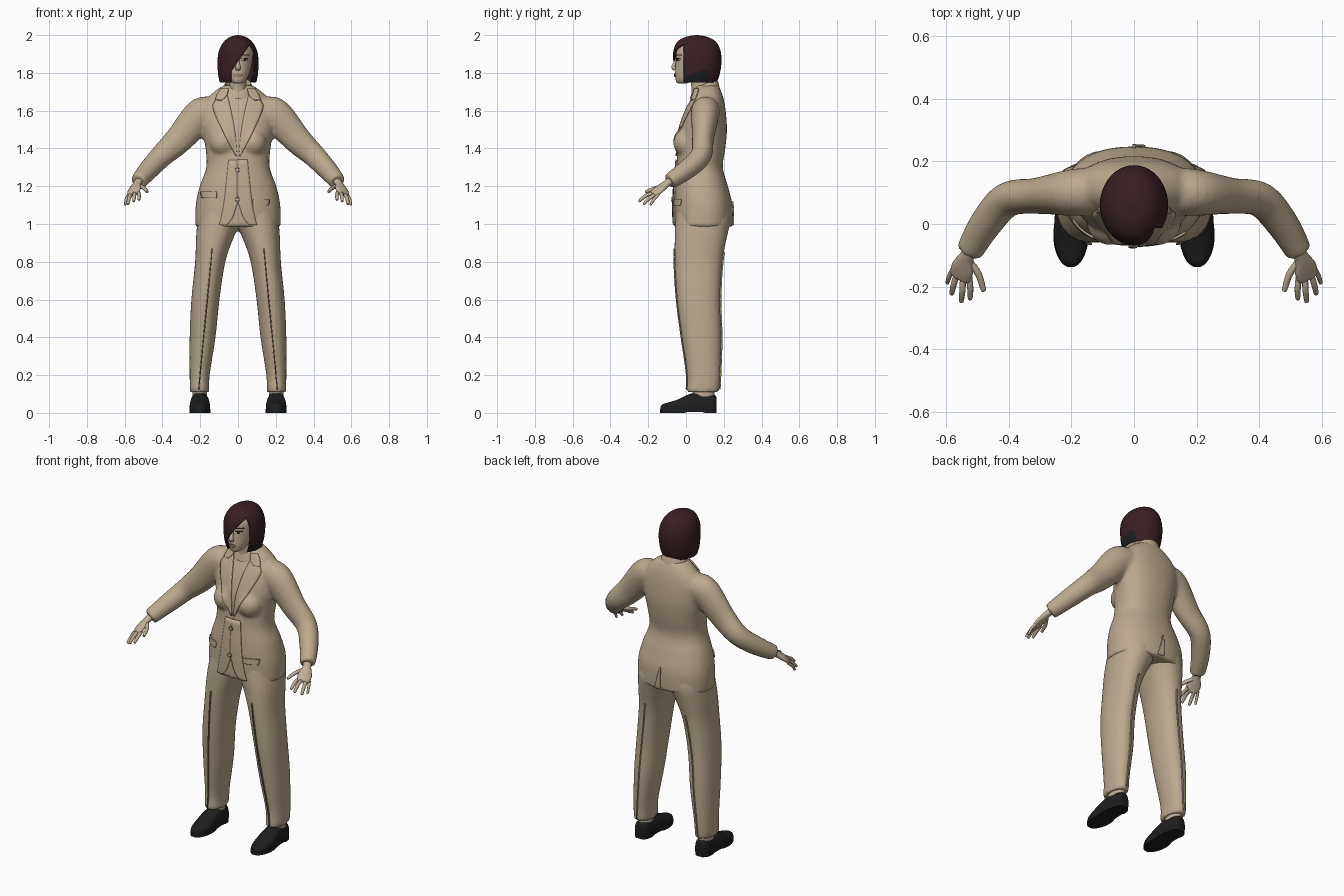
import bpy, bmesh, math
from mathutils import Vector, Matrix
from mathutils.bvhtree import BVHTree

if "Cube" in bpy.data.objects:
    bpy.data.objects.remove(bpy.data.objects["Cube"])


def material(name, r, g, b):
    m = bpy.data.materials.new(name)
    m.use_nodes = True
    m.diffuse_color = (r, g, b, 1)
    m.node_tree.nodes["Principled BSDF"].inputs["Base Color"].default_value = (r, g, b, 1)
    return m


SUIT = material("beige cloth", .50, .40, .27)
SEAM = material("dark seam", .20, .15, .10)
SKIN = material("skin", .53, .43, .31)
HAIR = material("dark red hair", .040, .014, .016)
UNDER = material("black underlayer", .012, .013, .016)
LEATHER = material("black leather", .013, .013, .014)
LIPS = material("lips", .36, .20, .15)
WHITE = material("eye white", .60, .56, .50)


def resample(rows, k=5):
    """Catmull-Rom interpolation of equal-length tuples."""
    out = []
    for i in range(len(rows) - 1):
        quad = [rows[max(i - 1, 0)], rows[i], rows[i + 1], rows[min(i + 2, len(rows) - 1)]]
        for s in range(k):
            t = s / k
            out.append([b + .5 * t * (c - a + t * (2*a - 5*b + 4*c - d + t * (3*(b - c) + d - a)))
                        for a, b, c, d in zip(*quad)])
    return out + [list(rows[-1])]


def ring(c, u, v, n=32, p=1.0):
    pts = []
    for i in range(n):
        a = math.tau * i / n
        co, si = math.cos(a), math.sin(a)
        pts.append(Vector(c) + u * math.copysign(abs(co) ** p, co)
                   + v * math.copysign(abs(si) ** p, si))
    return pts


def skin_rings(bm, rings, caps=(True, True)):
    loops = [[bm.verts.new(p) for p in r] for r in rings]
    n = len(loops[0])
    for a, b in zip(loops, loops[1:]):
        for i in range(n):
            bm.faces.new((a[i], a[(i + 1) % n], b[(i + 1) % n], b[i]))
    if caps[0]:
        bm.faces.new(loops[0][::-1])
    if caps[1]:
        bm.faces.new(loops[-1])


def stack(bm, rows, p=1.0, caps=(True, True), n=40):
    """Horizontal ovals from rows of z, x min, x max, y front, y back."""
    skin_rings(bm, [ring(((a + b) / 2, (f + k) / 2, z), Vector(((b - a) / 2, 0, 0)),
                         Vector((0, (k - f) / 2, 0)), n, p)
                    for z, a, b, f, k in resample(rows)], caps)


def tube(bm, rows, hint=(0, 1, 0), n=20):
    """Tube from rows of x, y, z, radius along hint, radius across."""
    rows = resample(rows)
    pts = [Vector(r[:3]) for r in rows]
    rings = []
    for i, r in enumerate(rows):
        t = (pts[min(i + 1, len(pts) - 1)] - pts[max(i - 1, 0)]).normalized()
        u = Vector(hint)
        u = (u - t * u.dot(t)).normalized()
        rings.append(ring(pts[i], u * r[3], t.cross(u) * r[4], n))
    skin_rings(bm, rings)


def mirrored(rows, s):
    return [(r[0] * s,) + tuple(r[1:]) for r in rows]


def build(name, bm, mat, voxel=0, shell=0):
    bmesh.ops.recalc_face_normals(bm, faces=bm.faces)
    me = bpy.data.meshes.new(name)
    bm.to_mesh(me)
    bm.free()
    me.materials.append(mat)
    ob = bpy.data.objects.new(name, me)
    bpy.context.collection.objects.link(ob)
    bpy.ops.object.select_all(action='DESELECT')
    ob.select_set(True)
    bpy.context.view_layer.objects.active = ob
    bpy.ops.object.shade_smooth_by_angle(angle=math.radians(50))
    if voxel:
        m = ob.modifiers.new("Merge", 'REMESH')
        m.mode, m.voxel_size, m.use_smooth_shade = 'VOXEL', voxel, True
        m = ob.modifiers.new("Soften", 'SMOOTH')
        m.factor, m.iterations = .5, 6
    if shell:
        m = ob.modifiers.new("Thickness", 'SOLIDIFY')
        m.thickness, m.offset = shell, -1
    return ob


def panel(name, rows, mat, target, side=-1, lift=.004, k=5, cols=6):
    """Thin plate laid on the target from rows of z, x start, x end."""
    tree = BVHTree.FromObject(target, bpy.context.evaluated_depsgraph_get())
    bm = bmesh.new()
    grid = []
    for z, a, b in resample(rows, k):
        line = []
        for j in range(cols + 1):
            o = Vector((a + (b - a) * j / cols, side, z))
            hit = tree.ray_cast(o, Vector((0, -side, 0)))[0]
            if hit is None:
                hit = tree.find_nearest(Vector((o.x, 0, z)))[0]
            line.append(bm.verts.new(hit + Vector((0, side * lift, 0))))
        grid.append(line)
    for a, b in zip(grid, grid[1:]):
        for j in range(cols):
            bm.faces.new((a[j], a[j + 1], b[j + 1], b[j]))
    ob = build(name, bm, mat)
    m = ob.modifiers.new("Thickness", 'SOLIDIFY')
    m.thickness, m.offset = min(lift * 1.8, .009), 0
    return ob


def disc(z, x, w, h):
    return [(z + h * math.cos(a), x - w * math.sin(a), x + w * math.sin(a))
            for a in (math.pi * (i + .25) / 6.5 for i in range(7))]


# Jacket: torso, bust and sleeves merged into one soft surface
bm = bmesh.new()
stack(bm, [(z, -w, w, f, b) for z, w, f, b in (
    (.985, .226, -.066, .247), (1.1, .224, -.066, .246), (1.2, .203, -.062, .222),
    (1.3, .168, -.052, .195), (1.4, .172, -.045, .208), (1.5, .19, -.035, .217),
    (1.6, .195, .0, .21), (1.66, .165, .03, .2), (1.705, .12, .045, .185),
    (1.735, .075, .055, .172))], p=.88)
for s in (-1, 1):
    bmesh.ops.create_uvsphere(bm, u_segments=20, v_segments=14, radius=.074,
                              matrix=Matrix.Translation((s * .078, .006, 1.43)))
    tube(bm, mirrored([(.14, .105, 1.6, .075, .075), (.2, .1, 1.575, .075, .09),
                       (.31, .09, 1.45, .058, .076), (.405, .078, 1.36, .056, .062),
                       (.475, .0, 1.285, .052, .054), (.527, -.088, 1.225, .043, .045)], s))
jacket = build("jacket", bm, SUIT, voxel=.011)

# Trousers
bm = bmesh.new()
for s in (-1, 1):
    stack(bm, [(z, s * i, s * o, f, b) for z, i, o, f, b in (
        (.11, .152, .255, .0, .176), (.2, .15, .256, .006, .181), (.4, .119, .256, -.022, .187),
        (.6, .098, .247, -.048, .181), (.8, .067, .227, -.06, .192),
        (.93, .022, .222, -.06, .217), (1.02, -.02, .214, -.056, .235),
        (1.1, -.02, .2, -.045, .22))], p=.92)
trousers = build("trousers", bm, SUIT, voxel=.011)
bpy.context.view_layer.update()

# Tailoring laid over the jacket and trousers
for s, side in ((-1, "right"), (1, "left")):
    panel(side + "_lapel", mirror := [(z, s * a, s * b) for z, a, b in (
        (1.70, .062, .1), (1.65, .048, .122), (1.61, .038, .132), (1.5, .018, .085),
        (1.36, .004, .012))], SUIT, jacket)
    panel(side + "_collar_wing", [(z, s * a, s * b) for z, a, b in (
        (1.715, .05, .088), (1.68, .06, .112), (1.655, .085, .118))], SUIT, jacket, lift=.008)
    panel(side + "_front_edge", [(z, s * a, s * b) for z, a, b in (
        (1.34, -.004, .05), (1.15, -.004, .07), (1.08, .012, .08), (1.03, .03, .09),
        (.995, .06, .1))], SUIT, jacket, lift=.003 + s * .001)
    panel(side + "_crease", [(z, s * (x - .003), s * (x + .003)) for z, x in (
        (.87, .137), (.6, .162), (.35, .187), (.125, .208))], SEAM, trousers, lift=.004, cols=2)
    panel(side + "_back_crease", [(z, s * (x - .0025), s * (x + .0025)) for z, x in (
        (.85, .135), (.6, .168), (.35, .187), (.125, .205))], SUIT, trousers, side=1, cols=2)
panel("right_pocket_flap", [(1.172, -.195, -.115), (1.155, -.195, -.113), (1.138, -.19, -.113)],
      SUIT, jacket)
panel("left_pocket_flap", [(1.13, .08, .165), (1.113, .078, .165), (1.097, .078, .16)], SUIT, jacket)
panel("back_vent", [(1.12, -.004, .004), (1.05, -.004, .02), (.992, -.004, .036)],
      SUIT, jacket, side=1)
for i, z in enumerate((1.285, 1.13)):
    panel("button_%d" % (i + 1), disc(z, -.004, .013, .013), SEAM, jacket, lift=.007, k=2)
    panel("button_face_%d" % (i + 1), disc(z, -.004, .009, .009), SUIT, jacket, lift=.0085, k=2)

# Standing collar around the neck, lower at the front
bm = bmesh.new()
rings = []
for w, z in ((.088, 1.70), (.077, 1.738), (.068, 1.752), (.062, 1.735), (.062, 1.70)):
    rings.append(ring((0, .1, z - .01), Vector((w, 0, 0)), Vector((0, w * .9, .028)), 32))
skin_rings(bm, rings, (False, False))
build("collar", bm, SUIT)

# Neck and head
bm = bmesh.new()
stack(bm, [(1.65, -.055, .055, .03, .15), (1.71, -.046, .046, .03, .14),
           (1.76, -.044, .044, .025, .135), (1.84, -.046, .046, .03, .14)])
build("neck", bm, SKIN)
bm = bmesh.new()
stack(bm, [(z, -w, w, f, b) for z, w, f, b in (
    (1.743, .018, -.04, .0), (1.755, .036, -.052, .03), (1.785, .055, -.058, .09),
    (1.82, .067, -.056, .13), (1.87, .077, -.053, .155), (1.92, .077, -.05, .155),
    (1.96, .055, -.02, .125), (1.98, .015, .03, .08))], n=48)
head = build("head", bm, SKIN)
bm = bmesh.new()
tube(bm, [(0, -.048, 1.878, .006, .007), (0, -.06, 1.85, .008, .009),
          (0, -.066, 1.83, .012, .014), (0, -.056, 1.817, .008, .012)])
build("nose", bm, SKIN)
bpy.context.view_layer.update()
panel("mouth", [(1.796, -.008, .008), (1.792, -.02, .02), (1.786, -.022, .022), (1.778, -.01, .01)],
      LIPS, head, lift=.003)
for s, side in ((-1, "right"), (1, "left")):
    panel(side + "_eye", disc(1.869, s * .034, .015, .007), WHITE, head, lift=.0015, k=2)
    panel(side + "_iris", disc(1.869, s * .034, .006, .007), UNDER, head, lift=.0025, k=2)
    panel(side + "_lash", [(1.879, s * .022, s * .048), (1.875, s * .018, s * .054)],
          UNDER, head, lift=.003)
    panel(side + "_brow", [(1.897, s * .022, s * .056), (1.891, s * .016, s * .058)],
          HAIR, head, lift=.002)

# Bobbed hair: a dome cut open over the face with a slanted fringe
bm = bmesh.new()
stack(bm, [(z, -w, w, f, b) for z, w, f, b in (
    (1.748, .096, -.045, .162), (1.79, .105, -.058, .178), (1.86, .109, -.067, .188),
    (1.92, .1, -.066, .182), (1.965, .075, -.045, .158), (1.99, .042, -.002, .115),
    (2.0, .006, .05, .065))], caps=(False, True), n=64)
fringe, slant = Vector((.05, 0, 1.93)), Vector((.12, 0, -.087))
cuts = ((fringe, slant), (Vector((-.037, 0, 0)), Vector((1, 0, 0))),
        (Vector((0, -.012, 0)), Vector((0, -1, 0))))
for co, no in cuts:
    bmesh.ops.bisect_plane(bm, geom=bm.verts[:] + bm.edges[:] + bm.faces[:],
                           plane_co=co, plane_no=no)
face_area = [f for f in bm.faces
             if all((f.calc_center_median() - co).dot(no) > 0 for co, no in cuts)]
bmesh.ops.delete(bm, geom=face_area, context='FACES')
for f in bm.faces:
    c = f.calc_center_median()
    f.material_index = int(c.x > .05 and c.y < .12 and c.z < 1.79 + .25 * c.y)
hair = build("hair", bm, HAIR, shell=.008)
hair.data.materials.append(UNDER)

# Hands, ankles and shoes
for s, side in ((-1, "right"), (1, "left")):
    bm = bmesh.new()
    across = (s * .8, .4, -.25)
    tube(bm, mirrored([(.515, -.07, 1.238, .024, .02), (.535, -.105, 1.212, .024, .018),
                       (.548, -.14, 1.185, .038, .016), (.555, -.17, 1.162, .036, .013),
                       (.557, -.177, 1.157, .026, .007)], s), across)
    for base, knuckle, tip, r in (
            ((.53, -.115, 1.205), (.498, -.16, 1.19), (.482, -.21, 1.172), .011),
            ((.528, -.165, 1.17), (.524, -.205, 1.155), (.524, -.238, 1.13), .010),
            ((.547, -.168, 1.165), (.549, -.212, 1.15), (.552, -.246, 1.122), .010),
            ((.567, -.16, 1.158), (.577, -.195, 1.135), (.583, -.222, 1.107), .010),
            ((.58, -.145, 1.155), (.592, -.17, 1.13), (.597, -.188, 1.102), .008)):
        end = tuple(t + (t - k) * .08 for t, k in zip(tip, knuckle))
        tube(bm, mirrored([base + (r, r), knuckle + (r, r), tip + (r * .75, r * .75),
                           end + (r * .3, r * .3)], s), across, n=10)
    build(side + "_hand", bm, SKIN)

    bm = bmesh.new()
    stack(bm, [(z, s * .165, s * .24, .035, .15) for z in (.06, .11, .16)])
    build(side + "_ankle", bm, SKIN)

    bm = bmesh.new()
    rings = []
    for y, w, h in resample([(-.136, .012, .03), (-.125, .028, .045), (-.09, .046, .056),
                             (-.04, .054, .072), (.02, .052, .1), (.08, .047, .108),
                             (.13, .044, .1), (.155, .032, .092), (.161, .018, .08)]):
        low = .012
        rings.append([Vector((q.x, y, q.z if q.z > low else low)) for q in ring(
            (s * .202, y, h * .38), Vector((w, 0, 0)), Vector((0, 0, h * .62)), 28, .8)])
    skin_rings(bm, rings)
    build(side + "_shoe", bm, LEATHER)

    # Sole with a raised arch before the heel
    bm = bmesh.new()
    outline = [(-.137, .012), (-.12, .033), (-.08, .051), (-.03, .056), (.04, .049),
               (.1, .048), (.14, .042), (.162, .02)]
    skin_rings(bm, [[Vector((s * .202 + a * w, y, z)) for a, z in (
        (-1, .006 if .0 < y < .09 else 0), (1, .006 if .0 < y < .09 else 0),
        (1, .02), (-1, .02))] for y, w in resample(outline, 3)])
    build(side + "_sole", bm, LEATHER)
